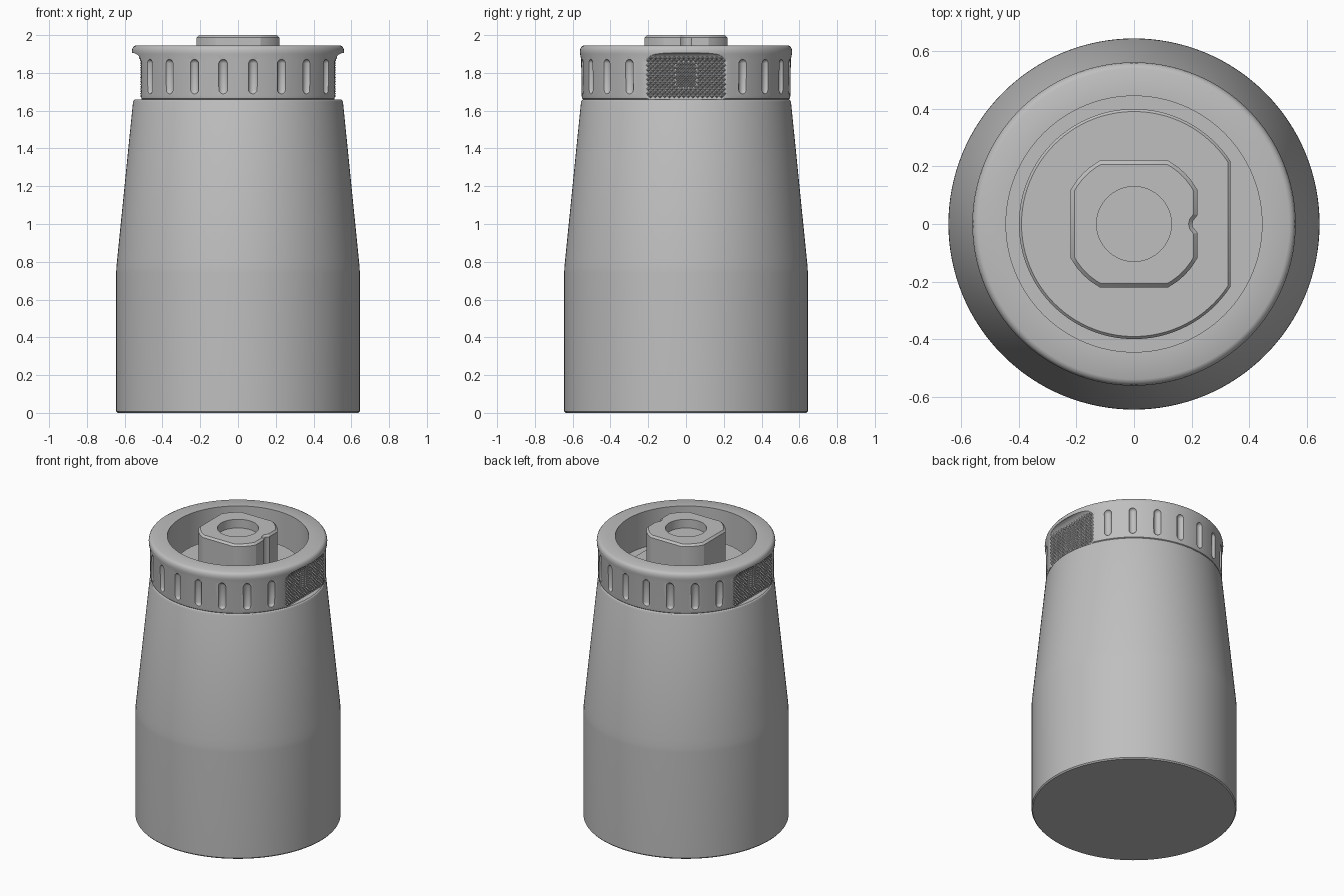
import bpy, bmesh, math
from mathutils import Matrix, Vector

if "Cube" in bpy.data.objects:
    bpy.data.objects.remove(bpy.data.objects["Cube"])

grey = bpy.data.materials.new("plain grey")
grey.diffuse_color = (0.52, 0.52, 0.52, 1)
grey.use_nodes = True
grey.node_tree.nodes["Principled BSDF"].inputs["Base Color"].default_value = grey.diffuse_color


def make(name, bm, angle=30):
    bmesh.ops.recalc_face_normals(bm, faces=bm.faces[:])
    me = bpy.data.meshes.new(name)
    bm.to_mesh(me)
    bm.free()
    ob = bpy.data.objects.new(name, me)
    bpy.context.collection.objects.link(ob)
    me.materials.append(grey)
    smooth(ob, angle)
    return ob


def smooth(ob, angle=30):
    bpy.ops.object.select_all(action='DESELECT')
    bpy.context.view_layer.objects.active = ob
    ob.select_set(True)
    bpy.ops.object.shade_smooth_by_angle(angle=math.radians(angle))


def lathe(profile, steps=128):
    """Spin an (r, z) profile, which starts and ends on the axis."""
    bm = bmesh.new()
    vs = [bm.verts.new((r, 0, z)) for r, z in profile]
    es = [bm.edges.new(p) for p in zip(vs, vs[1:])]
    bmesh.ops.spin(bm, geom=vs + es, cent=(0, 0, 0), axis=(0, 0, 1),
                   angle=math.tau, steps=steps, use_duplicate=False)
    bmesh.ops.remove_doubles(bm, verts=bm.verts[:], dist=1e-5)
    return bm


def prism(bm, outline, offset):
    """Extrude a closed outline of points along an offset vector."""
    face = bm.faces.new([bm.verts.new(p) for p in outline])
    ext = bmesh.ops.extrude_face_region(bm, geom=[face])
    bmesh.ops.translate(bm, vec=offset, verts=[
        v for v in ext['geom'] if isinstance(v, bmesh.types.BMVert)])


def chamfered_prism(name, outline, z0, z1, c):
    """Upright prism with a chamfered top rim."""
    bm = bmesh.new()
    prism(bm, [(x, y, z0) for x, y in outline], (0, 0, z1 - z0))
    top = [e for e in bm.edges if all(v.co.z > z1 - 1e-4 for v in e.verts)]
    bmesh.ops.bevel(bm, geom=top, offset=c, segments=1, affect='EDGES')
    return make(name, bm, 25)


def cut(ob, cutter):
    m = ob.modifiers.new("cut", 'BOOLEAN')
    m.operation, m.solver, m.object = 'DIFFERENCE', 'EXACT', cutter
    bpy.ops.object.select_all(action='DESELECT')
    bpy.context.view_layer.objects.active = ob
    ob.select_set(True)
    bpy.ops.object.modifier_apply(modifier=m.name)
    bpy.data.objects.remove(cutter)


# Tapered body
make("body", lathe([(0, 0), (0.638, 0), (0.645, 0.008), (0.645, 0.74), (0.644, 0.77),
                    (0.639, 0.82), (0.556, 1.645), (0.552, 1.655), (0.545, 1.66),
                    (0, 1.66)]))

# Grip ring with a round recess
ring = make("grip_ring", lathe(
    [(0, 1.655), (0.54, 1.655), (0.55, 1.664), (0.553, 1.68), (0.555, 1.87), (0.561, 1.9),
     (0.562, 1.915), (0.559, 1.93), (0.552, 1.94), (0.54, 1.946), (0.445, 1.946),
     (0.445, 1.70), (0, 1.70)]))

# Two side flats, running out into the rim with a concave fillet
FLAT = 0.51
bm = bmesh.new()
for s in (1, -1):
    arc = [(FLAT + 0.055 * (1 - math.cos(a)), 1.852 + 0.055 * math.sin(a))
           for a in [math.radians(15 * i) for i in range(7)]]
    shape = [(FLAT, 1.6)] + arc + [(0.7, 1.907), (0.7, 1.6)]
    prism(bm, [(s * x, -0.4, z) for x, z in shape], (0, 0.8, 0))
cut(ring, make("flat_cutter", bm))

# Sixteen capsule grooves, none on the flats
bm = bmesh.new()
for i in range(22):
    a = math.tau * (i + 0.5) / 22 + math.pi / 2
    if abs(math.cos(a)) > 0.9:
        continue
    new = bmesh.ops.create_uvsphere(bm, u_segments=16, v_segments=9, radius=0.026)['verts']
    for v in new:
        v.co.z += 0.067 if v.co.z > 0 else -0.067
        v.co += Vector((0.562 * math.cos(a), 0.562 * math.sin(a), 1.78))
cut(ring, make("groove_cutter", bm))
smooth(ring, 35)


# Knurled grip: small pyramids on each flat, finer in the middle
def flat_x(z):
    if z < 1.852:
        return FLAT
    return FLAT + 0.055 - math.sqrt(max(0.055 ** 2 - (z - 1.852) ** 2, 0))


def pyramid(bm, s, y, z, r, h):
    if z + r > 1.9 or z - r < 1.655 or flat_x(z) ** 2 + (abs(y) + r) ** 2 > 0.556 ** 2:
        return
    base = [bm.verts.new((s * (flat_x(z + dz) - 0.001), y + dy, z + dz))
            for dy, dz in ((r, 0), (0, r), (-r, 0), (0, -r))]
    tip = bm.verts.new((s * (flat_x(z) + h), y, z))
    for k in range(4):
        bm.faces.new((base[k], base[(k + 1) % 4], tip))
    bm.faces.new(base[::-1])


for s, side in ((1, "right"), (-1, "left")):
    bm = bmesh.new()
    for pitch, height, fine in ((0.0125, 0.008, False), (0.007, 0.005, True)):
        n = int(0.24 / pitch)
        for i in range(-n, n + 1):
            for j in range(-n, n + 1):
                y, z = i * pitch, 1.79 + j * pitch
                inside = abs(y) < 0.056 and abs(z - 1.79) < 0.07
                if (i + j) % 2 == 0 and inside == fine:
                    pyramid(bm, s, y, z, pitch, height)
    make(side + "_knurling", bm, 10)

# D-shaped plate on the recess floor
a0 = math.acos(0.335 / 0.4)
disc = [(0.4 * math.cos(a), 0.4 * math.sin(a))
        for a in [a0 + (math.tau - 2 * a0) * i / 80 for i in range(81)]]
chamfered_prism("recess_plate", disc, 1.69, 1.75, 0.009)

# Key post: square with rounded corners and a notch on one side
W, R = 0.22, 0.25
c0 = math.acos(W / R)
post = []
for q in range(4):
    post += [(R * math.cos(a), R * math.sin(a)) for a in
             [q * math.pi / 2 + c0 + (math.pi / 2 - 2 * c0) * i / 6 for i in range(7)]]
notch = [(W, -0.03), (W - 0.006, -0.022), (W - 0.014, -0.012), (W - 0.017, 0),
         (W - 0.014, 0.012), (W - 0.006, 0.022), (W, 0.03)]
key = chamfered_prism("key_post", post + notch, 1.74, 2.0, 0.013)

# Shallow round socket in the post
bm = bmesh.new()
bmesh.ops.create_cone(bm, cap_ends=True, segments=64, radius1=0.13, radius2=0.13, depth=0.2,
                      matrix=Matrix.Translation((0, 0, 2.04)))
cut(key, make("socket_cutter", bm))
smooth(key, 25)
